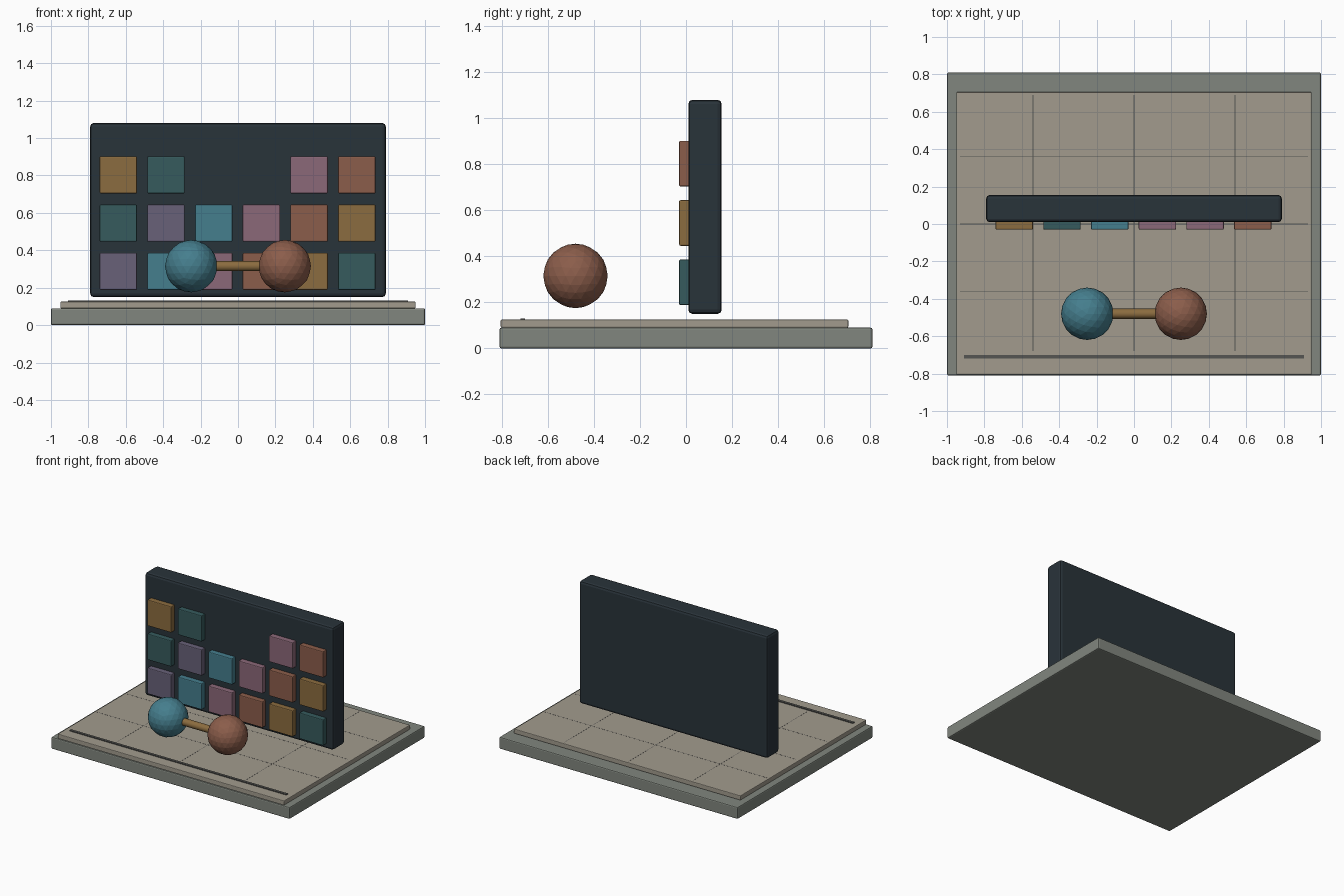
import bpy, math

if "Cube" in bpy.data.objects:
    bpy.data.objects.remove(bpy.data.objects["Cube"])

def material(name, rgb):
    m = bpy.data.materials.new(name)
    m.diffuse_color = (*rgb, 1)
    m.use_nodes = True
    m.node_tree.nodes["Principled BSDF"].inputs["Base Color"].default_value = m.diffuse_color
    return m

STONE = material("stone", (0.22, 0.24, 0.21))
SAND = material("sand", (0.36, 0.33, 0.27))
DARK = material("charcoal", (0.022, 0.033, 0.042))
LINE = material("line", (0.09, 0.09, 0.085))
TEAL = material("teal", (0.037, 0.105, 0.11))
BLUE = material("blue", (0.06, 0.21, 0.27))
PLUM = material("plum", (0.14, 0.12, 0.19))
ROSE = material("rose", (0.26, 0.14, 0.19))
CLAY = material("clay", (0.26, 0.11, 0.07))
GOLD = material("gold", (0.26, 0.15, 0.05))

def box(name, lo, hi, mat, bevel=0.0):
    bpy.ops.mesh.primitive_cube_add(size=1, location=[(a + b) / 2 for a, b in zip(lo, hi)])
    ob = bpy.context.object
    ob.name = name
    ob.scale = [b - a for a, b in zip(lo, hi)]
    bpy.ops.object.transform_apply(location=False, rotation=False, scale=True)
    ob.data.materials.append(mat)
    if bevel:
        mod = ob.modifiers.new("bevel", 'BEVEL')
        mod.width = bevel
        mod.segments = 2
    return ob

# Base slab, floor and front line
box("base", (-1, -0.81, 0), (1, 0.81, 0.09), STONE, 0.008)
box("floor", (-0.95, -0.805, 0.09), (0.95, 0.705, 0.125), SAND, 0.005)
box("front_line", (-0.91, -0.72, 0.118), (0.91, -0.70, 0.131), LINE)

# Hairline floor seams
for x in (-0.54, 0, 0.54):
    box("floor_seam_long", (x - 0.0015, -0.68, 0.12), (x + 0.0015, 0.69, 0.1255), LINE)
for y in (-0.36, 0, 0.36):
    box("floor_seam_cross", (-0.93, y - 0.0015, 0.12), (0.93, y + 0.0015, 0.1255), LINE)

# Upright board
box("board", (-0.79, 0.01, 0.15), (0.79, 0.155, 1.08), DARK, 0.018)

# Tiles, bottom row first; None leaves a gap
rows = [(PLUM, BLUE, ROSE, CLAY, GOLD, TEAL),
        (TEAL, PLUM, BLUE, ROSE, CLAY, GOLD),
        (GOLD, TEAL, None, None, ROSE, CLAY)]
for r, row in enumerate(rows):
    for c, mat in enumerate(row):
        if mat:
            x, z = -0.64 + 0.255 * c, 0.287 + 0.258 * r
            box("tile", (x - 0.1, -0.03, z - 0.099), (x + 0.1, 0.02, z + 0.099), mat, 0.006)

# Two balls joined by a rod
for x, mat in ((-0.25, BLUE), (0.25, CLAY)):
    bpy.ops.mesh.primitive_ico_sphere_add(subdivisions=3, radius=0.14, location=(x, -0.48, 0.315))
    ball = bpy.context.object
    ball.name = "ball"
    ball.data.materials.append(mat)
bpy.ops.mesh.primitive_cylinder_add(vertices=16, radius=0.027, depth=0.5,
                                    location=(0, -0.48, 0.315), rotation=(0, math.pi / 2, 0))
rod = bpy.context.object
rod.name = "rod"
rod.data.materials.append(GOLD)
bpy.ops.object.shade_smooth_by_angle()
